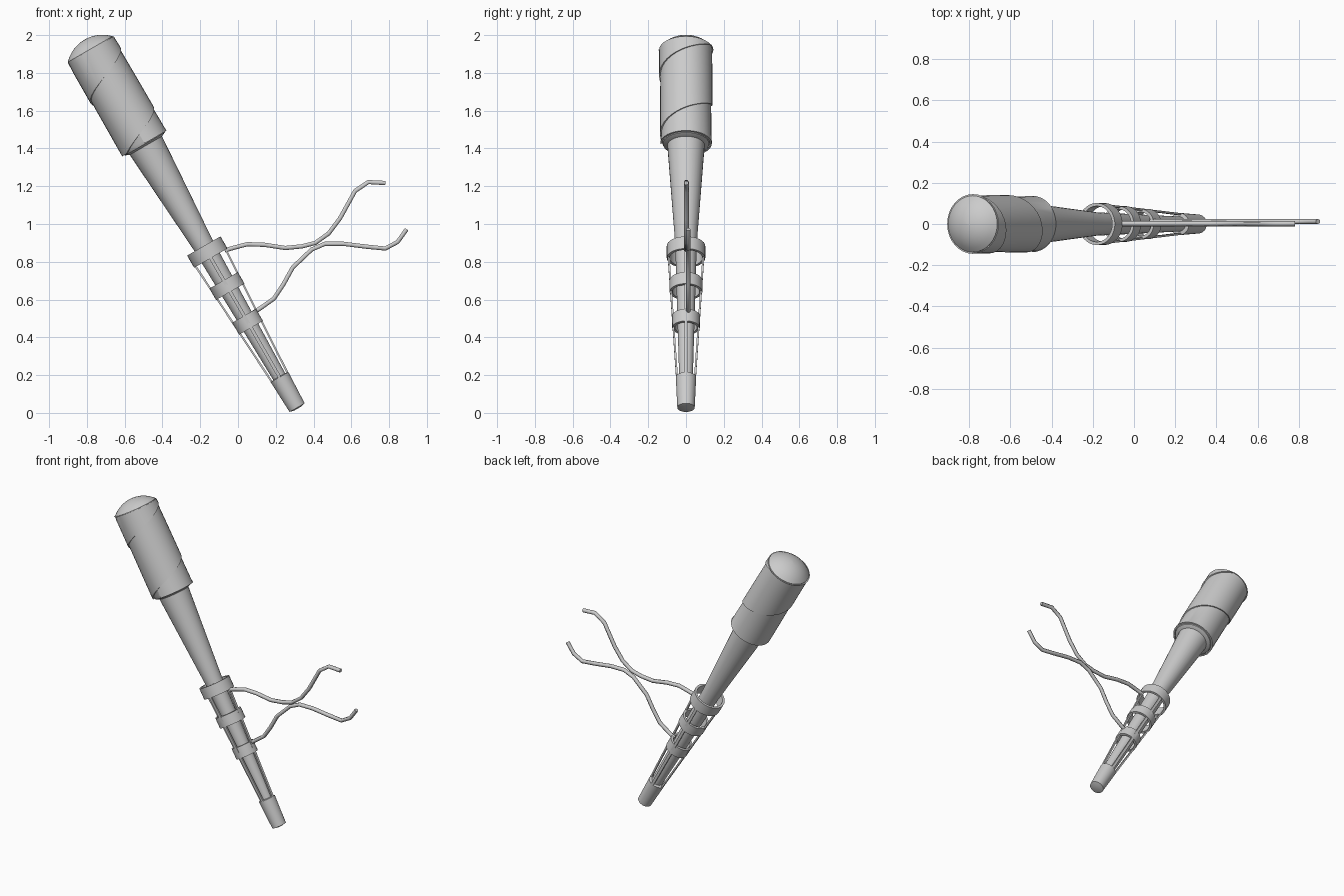
import bpy, math
from mathutils import Matrix, Vector

if "Cube" in bpy.data.objects:
    bpy.data.objects.remove(bpy.data.objects["Cube"])

# Local frame: handle axis is z, then leaned 30 degrees toward -x
LEAN = Matrix.Translation((0.313, 0, 0.028)) @ Matrix.Rotation(math.radians(-30), 4, 'Y')
SEG = 32


def add_mesh(name, verts, faces, lean=True, angle=35):
    me = bpy.data.meshes.new(name)
    me.from_pydata(verts, [], faces)
    if lean:
        me.transform(LEAN)
    me.update()
    ob = bpy.data.objects.new(name, me)
    bpy.context.collection.objects.link(ob)
    bpy.ops.object.select_all(action='DESELECT')
    ob.select_set(True)
    bpy.context.view_layer.objects.active = ob
    bpy.ops.object.shade_smooth_by_angle(angle=math.radians(angle))
    return ob


def lathe(name, profile, closed=False):
    """Spin (radius, height) points about the axis; closed joins last to first."""
    verts, faces, n = [], [], len(profile)
    for r, h in profile:
        for i in range(SEG):
            a = 2 * math.pi * i / SEG
            verts.append((r * math.cos(a), r * math.sin(a), h))
    for j in range(n if closed else n - 1):
        k = (j + 1) % n
        for i in range(SEG):
            m = (i + 1) % SEG
            faces.append((j * SEG + i, j * SEG + m, k * SEG + m, k * SEG + i))
    if not closed:
        faces.append(tuple(reversed(range(SEG))))
        faces.append(tuple(range((n - 1) * SEG, n * SEG)))
    return add_mesh(name, verts, faces)


# Tapered shaft and tip sleeve
lathe("shaft", [(0.034, 0.1), (0.057, 1.0), (0.1, 1.62)])
lathe("tip_sleeve", [(0.02, -0.006), (0.046, 0), (0.054, 0.186), (0.034, 0.19)])

# Grip core with a domed end
R, C = 0.189, 2.061
dome = [(R * math.sin(math.radians(d)), C + R * math.cos(math.radians(d)))
        for d in (46.5, 38, 29, 20, 10, 1)]
lathe("grip_core", [(0.095, 1.6), (0.122, 1.612), (0.128, 1.63), (0.136, 2.18)] + dome)

# Helical wrap around the grip, each turn overlapping the next
pitch, lo, hi = 0.36, 1.615, 2.188
verts, faces = [], []
steps = 3 * SEG
for i in range(steps + 1):
    a = 2 * math.pi * i / SEG - math.pi / 2
    t0 = 1.67 - pitch + pitch * i / SEG
    for f, dr in ((0, -0.002), (0, 0.009), (0.5, 0.006), (1, 0.002)):
        t = min(max(t0 + f * pitch, lo), hi)
        r = 0.128 + 0.008 * (t - lo) / (hi - lo) + dr
        verts.append((r * math.cos(a), r * math.sin(a), t))
for i in range(steps):
    for j in range(3):
        k = i * 4 + j
        faces.append((k, k + 4, k + 5, k + 1))
add_mesh("grip_wrap", verts, faces)

# Three hollow rings of decreasing size
for n, (r, z0, z1) in enumerate([(0.102, 0.914, 0.988), (0.087, 0.708, 0.778),
                                 (0.073, 0.488, 0.561)]):
    lathe(f"ring_{n + 1}", [(r, z0), (r, z1), (r - 0.015, z1), (r - 0.015, z0)], True)

# Four slim bars from the sleeve up to the largest ring
for n in range(4):
    rot = Matrix.Rotation(n * math.pi / 2, 3, 'Z')
    vs = []
    for r, h in ((0.047, 0.17), (0.095, 0.975)):
        for x, y in ((-1, -1), (1, -1), (1, 1), (-1, 1)):
            vs.append(rot @ Vector((r + x * 0.005, y * 0.009, h)))
    add_mesh(f"bar_{n + 1}", vs, [(3, 2, 1, 0), (4, 5, 6, 7), (0, 1, 5, 4),
                                  (1, 2, 6, 5), (2, 3, 7, 6), (3, 0, 4, 7)])


# Two wavy cords trailing from the rings
def cord(name, pts, y):
    cu = bpy.data.curves.new(name, 'CURVE')
    cu.dimensions = '3D'
    cu.bevel_depth = 0.013
    cu.bevel_resolution = 1
    cu.use_fill_caps = True
    sp = cu.splines.new('POLY')
    sp.points.add(len(pts) - 1)
    for p, (x, z) in zip(sp.points, pts):
        p.co = (x, y, z, 1)
    ob = bpy.data.objects.new(name, cu)
    bpy.context.collection.objects.link(ob)
    bpy.ops.object.select_all(action='DESELECT')
    ob.select_set(True)
    bpy.context.view_layer.objects.active = ob
    bpy.ops.object.convert(target='MESH')


cord("upper_cord", [(-0.07, 0.86), (-0.02, 0.875), (0.05, 0.893), (0.14, 0.89),
                    (0.25, 0.873), (0.34, 0.882), (0.41, 0.9), (0.48, 0.95),
                    (0.54, 1.03), (0.62, 1.175), (0.69, 1.222), (0.78, 1.217)], 0.002)
cord("lower_cord", [(0.08, 0.53), (0.12, 0.555), (0.19, 0.605), (0.24, 0.68),
                    (0.29, 0.77), (0.39, 0.865), (0.46, 0.895), (0.56, 0.895),
                    (0.68, 0.88), (0.78, 0.87), (0.845, 0.905), (0.893, 0.972)], 0.012)
